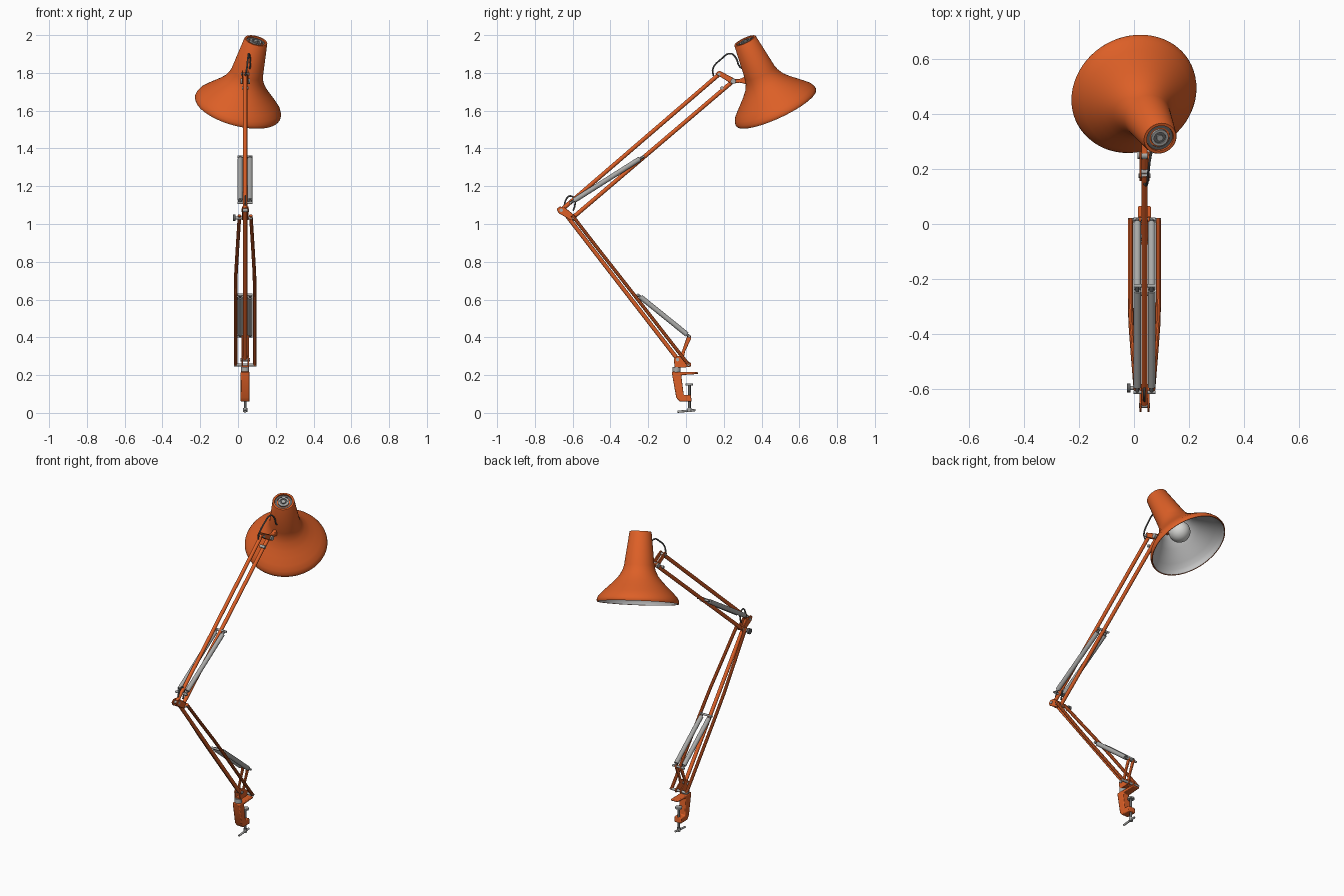
import bpy, bmesh, math
from mathutils import Vector, Matrix

if "Cube" in bpy.data.objects:
    bpy.data.objects.remove(bpy.data.objects["Cube"])


def material(name, rgb):
    m = bpy.data.materials.new(name)
    m.diffuse_color = (*rgb, 1)
    m.use_nodes = True
    m.node_tree.nodes["Principled BSDF"].inputs["Base Color"].default_value = m.diffuse_color
    return m


ORANGE = material("orange paint", (0.72, 0.115, 0.02))
STEEL = material("grey steel", (0.40, 0.40, 0.39))
DARK = material("dark grey", (0.12, 0.12, 0.12))
LINING = material("pale lining", (0.55, 0.55, 0.55))
BULB = material("bulb glass", (0.68, 0.68, 0.66))

CX = 0.038  # plane of the arm


def finish(name, bm, mats, smooth=True):
    bmesh.ops.recalc_face_normals(bm, faces=bm.faces)
    me = bpy.data.meshes.new(name)
    bm.to_mesh(me)
    bm.free()
    ob = bpy.data.objects.new(name, me)
    bpy.context.collection.objects.link(ob)
    for m in mats:
        me.materials.append(m)
    if smooth:
        bpy.ops.object.select_all(action='DESELECT')
        ob.select_set(True)
        bpy.context.view_layer.objects.active = ob
        bpy.ops.object.shade_smooth_by_angle(angle=math.radians(35))
    return ob


def rod(name, a, b, r, mat, r2=None, n=16):
    """Straight cylinder or cone between two points."""
    a, b = Vector(a), Vector(b)
    d = b - a
    mx = Matrix.Translation((a + b) / 2) @ d.to_track_quat('Z', 'Y').to_matrix().to_4x4()
    bm = bmesh.new()
    bmesh.ops.create_cone(bm, cap_ends=True, segments=n, radius1=r,
                          radius2=r if r2 is None else r2, depth=d.length, matrix=mx)
    return finish(name, bm, [mat])


def pin(name, y, z, x0, x1, r, mat):
    return rod(name, (CX + x0, y, z), (CX + x1, y, z), r, mat)


def tube(name, pts, r, mat, smooth=True):
    """Bent tube along a path."""
    cu = bpy.data.curves.new(name, 'CURVE')
    cu.dimensions = '3D'
    cu.bevel_depth, cu.bevel_resolution, cu.use_fill_caps = r, 3, True
    cu.resolution_u = 8
    sp = cu.splines.new('BEZIER')
    sp.bezier_points.add(len(pts) - 1)
    for p, co in zip(sp.bezier_points, pts):
        p.co = co
        p.handle_left_type = p.handle_right_type = 'AUTO' if smooth else 'VECTOR'
    tmp = bpy.data.objects.new(name + "_path", cu)
    bpy.context.collection.objects.link(tmp)
    bm = bmesh.new()
    bm.from_mesh(bpy.data.meshes.new_from_object(tmp))
    bpy.data.objects.remove(tmp)
    return finish(name, bm, [mat])


def plate(name, pts, x0, x1, mat, bevel=0.004):
    """Side profile (y, z) extruded across x."""
    bm = bmesh.new()
    f = bm.faces.new([bm.verts.new((CX + x0, y, z)) for y, z in pts])
    ext = bmesh.ops.extrude_face_region(bm, geom=[f])
    bmesh.ops.translate(bm, vec=(x1 - x0, 0, 0),
                        verts=[v for v in ext['geom'] if isinstance(v, bmesh.types.BMVert)])
    ob = finish(name, bm, [mat])
    if bevel:
        b = ob.modifiers.new("soft edges", 'BEVEL')
        b.width, b.segments = bevel, 2
    return ob


def lathe(name, prof, mx, mats, rule=lambda i: 0, n=64):
    """Revolve (radius, height) points; rule picks the material per band."""
    bm = bmesh.new()
    rings = []
    for r, h in prof:
        if r == 0:
            rings.append([bm.verts.new(mx @ Vector((0, 0, h)))] * n)
        else:
            rings.append([bm.verts.new(mx @ Vector((r * math.cos(a), r * math.sin(a), h)))
                          for a in (2 * math.pi * k / n for k in range(n))])
    for i in range(len(rings) - 1):
        p, q = rings[i], rings[i + 1]
        for k in range(n):
            j = (k + 1) % n
            vs = list(dict.fromkeys([p[k], p[j], q[j], q[k]]))
            bm.faces.new(vs).material_index = rule(i)
    return finish(name, bm, mats)


# Lamp head, revolved around its tilted axis
rim, top = Vector((-0.002, 0.4775, 1.615)), Vector((0.095, 0.312, 1.971))
H = (top - rim).length
head = Matrix.Translation(rim) @ (top - rim).to_track_quat('Z', 'Y').to_matrix().to_4x4()
inner = [(0, 0.20), (0.078, 0.20), (0.086, 0.180), (0.103, 0.148), (0.134, 0.112),
         (0.194, 0.054), (0.217, 0.031), (0.225, 0.014), (0.226, 0.0)]
outer = [(0.231, -0.001), (0.234, 0.006), (0.232, 0.018), (0.223, 0.036), (0.200, 0.060),
         (0.168, 0.091), (0.140, 0.118), (0.110, 0.153), (0.094, 0.184), (0.086, 0.212),
         (0.0625, H - 0.003), (0.060, H), (0.050, H), (0.049, H - 0.012), (0, H - 0.012)]
lathe("lamp_shade", inner + outer, head, [LINING, ORANGE], lambda i: int(i >= len(inner) - 1))
lathe("cap_groove", [(0.049, H - 0.012), (0.049, H - 0.008), (0.038, H - 0.008), (0.038, H - 0.012)],
      head, [DARK], n=32)
lathe("cap_disc", [(0.032, H - 0.012), (0.032, H - 0.002), (0.022, H - 0.002), (0.022, H - 0.008),
                   (0.012, H - 0.008), (0.012, H), (0, H)],
      head, [STEEL, DARK], lambda i: int(i == 3), n=32)
bulb = [(0.062 * math.sin(math.pi * k / 16), 0.115 - 0.062 * math.cos(math.pi * k / 16))
        for k in range(14)]
lathe("bulb", bulb + [(0.028, 0.2)], head, [BULB], n=32)

# Head joint
for s in (-1, 1):
    x = sorted((s * 0.011, s * 0.018))
    plate("head_link", [(0.155, 1.795), (0.175, 1.812), (0.19, 1.805), (0.265, 1.765),
                        (0.262, 1.745), (0.24, 1.742), (0.205, 1.765)], *x, ORANGE, 0.002)
plate("shade_mount", [(0.245, 1.768), (0.285, 1.768), (0.335, 1.790), (0.345, 1.735),
                      (0.285, 1.748), (0.245, 1.744)], -0.011, 0.011, ORANGE)
pin("head_pivot", 0.25, 1.756, -0.026, 0.026, 0.014, STEEL)
pin("head_upper_pin", 0.175, 1.793, -0.022, 0.022, 0.008, STEEL)
pin("head_lower_pin", 0.19, 1.72, -0.017, 0.017, 0.009, STEEL)
tube("head_cable", [(CX, 0.145, 1.785), (CX + 0.008, 0.142, 1.82), (CX + 0.014, 0.185, 1.872),
                    (CX + 0.02, 0.237, 1.902), (CX + 0.026, 0.265, 1.878),
                    (CX + 0.026, 0.283, 1.835), (CX + 0.02, 0.325, 1.81)], 0.0045, DARK)

# Upper arm
rod("upper_arm_top_rod", (CX, -0.655, 1.078), (CX, 0.178, 1.795), 0.011, ORANGE)
rod("upper_arm_bottom_rod", (CX, -0.598, 1.035), (CX, 0.25, 1.757), 0.011, ORANGE)

# Elbow
for s in (-1, 1):
    x = sorted((s * 0.011, s * 0.018))
    plate("elbow_plate", [(-0.685, 1.078), (-0.67, 1.092), (-0.645, 1.09), (-0.582, 1.04),
                          (-0.587, 1.022), (-0.61, 1.02), (-0.675, 1.058)], *x, ORANGE, 0.002)
pin("elbow_upper_pin", -0.66, 1.073, -0.02, 0.02, 0.009, STEEL)
pin("elbow_lower_pin", -0.597, 1.032, -0.055, 0.038, 0.008, STEEL)
pin("elbow_knob", -0.597, 1.032, -0.064, -0.05, 0.017, DARK)
tube("elbow_cable", [(CX, -0.645, 1.085), (CX, -0.637, 1.125), (CX, -0.615, 1.148),
                     (CX, -0.592, 1.135), (CX, -0.588, 1.10), (CX, -0.598, 1.07)], 0.0045, DARK)

# Lower arm: centre rod and a pair of bent side rods
rod("lower_arm_front_rod", (CX, -0.655, 1.075), (CX, -0.045, 0.285), 0.011, ORANGE)
for s in (-1, 1):
    tube("lower_arm_side_rod", [(CX + s * 0.03, -0.602, 1.045), (CX + s * 0.040, -0.48, 0.887),
                                (CX + s * 0.049, -0.36, 0.734), (CX + s * 0.051, -0.27, 0.619),
                                (CX + s * 0.051, 0.015, 0.253)], 0.0095, ORANGE, False)


# Twin springs with cross bars
def springs(tag, a, b):
    a, b = Vector(a), Vector(b)
    for s in (-1, 1):
        off = Vector((CX + s * 0.026, 0, 0))
        rod(tag + "_spring", a.lerp(b, 0.05) + off, a.lerp(b, 0.95) + off, 0.0135, STEEL)
        for p, q in ((0, 0.06), (0.94, 1)):
            rod(tag + "_spring_hook", a.lerp(b, p) + off, a.lerp(b, q) + off, 0.007, DARK)
    for e in (a, b):
        pin(tag + "_spring_bar", e.y, e.z, -0.04, 0.04, 0.0065, STEEL)


springs("upper", (0, -0.612, 1.112), (0, -0.225, 1.357))
springs("lower", (0, -0.255, 0.625), (0, 0.018, 0.405))

# Base bracket and spring lever
for s in (-1, 1):
    x = sorted((s * 0.012, s * 0.02))
    plate("spring_lever", [(0.008, 0.412), (0.024, 0.412), (0.028, 0.395), (-0.005, 0.325),
                           (-0.012, 0.29), (0.028, 0.262), (0.024, 0.243), (-0.06, 0.243),
                           (-0.065, 0.285), (-0.045, 0.302), (-0.03, 0.302)], *x, ORANGE, 0.002)
pin("base_front_pin", -0.045, 0.282, -0.025, 0.025, 0.009, STEEL)
pin("base_rear_bar", 0.013, 0.254, -0.06, 0.06, 0.008, STEEL)
plate("bracket_floor", [(-0.06, 0.25), (0.0, 0.25), (0.0, 0.24), (-0.06, 0.24)],
      -0.02, 0.02, ORANGE, 0.002)
rod("swivel_collar", (CX, -0.05, 0.212), (CX, -0.05, 0.243), 0.021, STEEL, n=24)

# Table clamp
plate("clamp_body", [(-0.076, 0.218), (0.065, 0.216), (0.065, 0.206), (-0.025, 0.200),
                     (-0.012, 0.095), (0.026, 0.095), (0.03, 0.06), (-0.035, 0.06),
                     (-0.052, 0.082)], -0.024, 0.024, ORANGE, 0.006)
rod("clamp_screw", (CX, 0.018, 0.012), (CX, 0.018, 0.15), 0.0075, DARK)
rod("clamp_pad", (CX, 0.018, 0.146), (CX, 0.018, 0.156), 0.020, STEEL, n=24)
rod("clamp_hub", (CX, 0.018, 0.004), (CX, 0.018, 0.026), 0.011, STEEL)
rod("clamp_handle", (CX, -0.045, 0.006), (CX, 0.05, 0.015), 0.006, STEEL)
